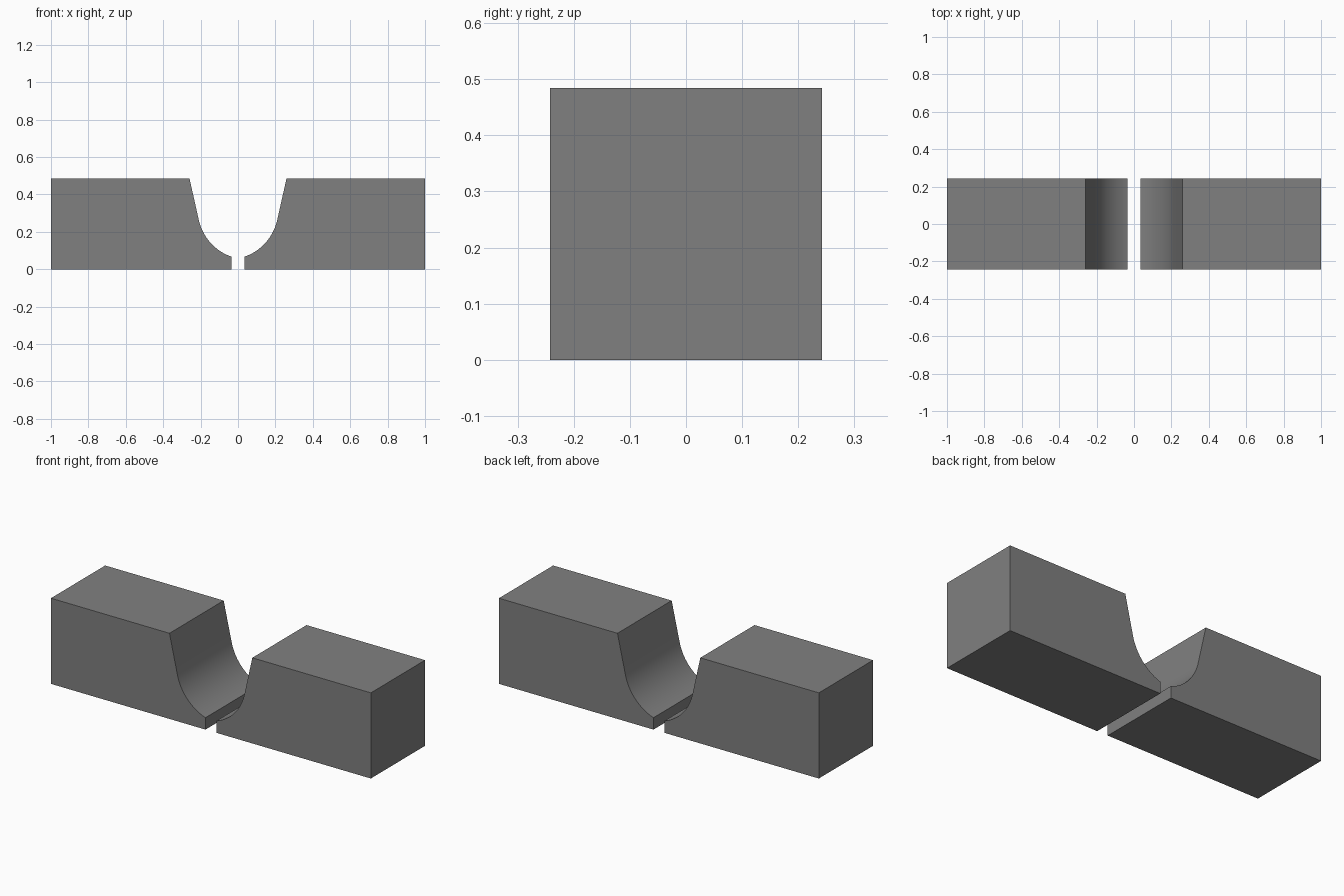
import bpy, bmesh, math

if "Cube" in bpy.data.objects:
    bpy.data.objects.remove(bpy.data.objects["Cube"])

HALF_DEPTH, HEIGHT, GAP, TOP_X = 0.242, 0.484, 0.034, 0.259

grey = bpy.data.materials.new("mid grey")
grey.diffuse_color = (0.216, 0.216, 0.216, 1)
grey.use_nodes = True
grey.node_tree.nodes["Principled BSDF"].inputs["Base Color"].default_value = grey.diffuse_color

# Half profile: outer block, sloped channel wall, rounded channel floor
CX, CZ, R = -0.054, 0.322, 0.27
A0, A1, N = math.radians(-70.8), math.radians(-12.3), 20
arc = [(CX + R * math.cos(A0 + (A1 - A0) * i / N),
        CZ + R * math.sin(A0 + (A1 - A0) * i / N)) for i in range(N + 1)]
arc[0] = (GAP, arc[0][1])
profile = [(GAP, 0), (1, 0), (1, HEIGHT), (TOP_X, HEIGHT)] + arc[::-1]


def block(name, side):
    bm = bmesh.new()
    face = bm.faces.new([bm.verts.new((side * x, -HALF_DEPTH, z)) for x, z in profile])
    ext = bmesh.ops.extrude_face_region(bm, geom=[face], use_keep_orig=True)
    moved = [v for v in ext["geom"] if isinstance(v, bmesh.types.BMVert)]
    bmesh.ops.translate(bm, verts=moved, vec=(0, 2 * HALF_DEPTH, 0))
    bmesh.ops.recalc_face_normals(bm, faces=bm.faces)
    mesh = bpy.data.meshes.new(name)
    bm.to_mesh(mesh)
    bm.free()
    mesh.materials.append(grey)
    ob = bpy.data.objects.new(name, mesh)
    bpy.context.collection.objects.link(ob)
    bpy.ops.object.select_all(action='DESELECT')
    ob.select_set(True)
    bpy.context.view_layer.objects.active = ob
    bpy.ops.object.shade_smooth_by_angle(angle=math.radians(12))


# Two mirrored blocks with a narrow slot between them
block("left_block", -1)
block("right_block", 1)
